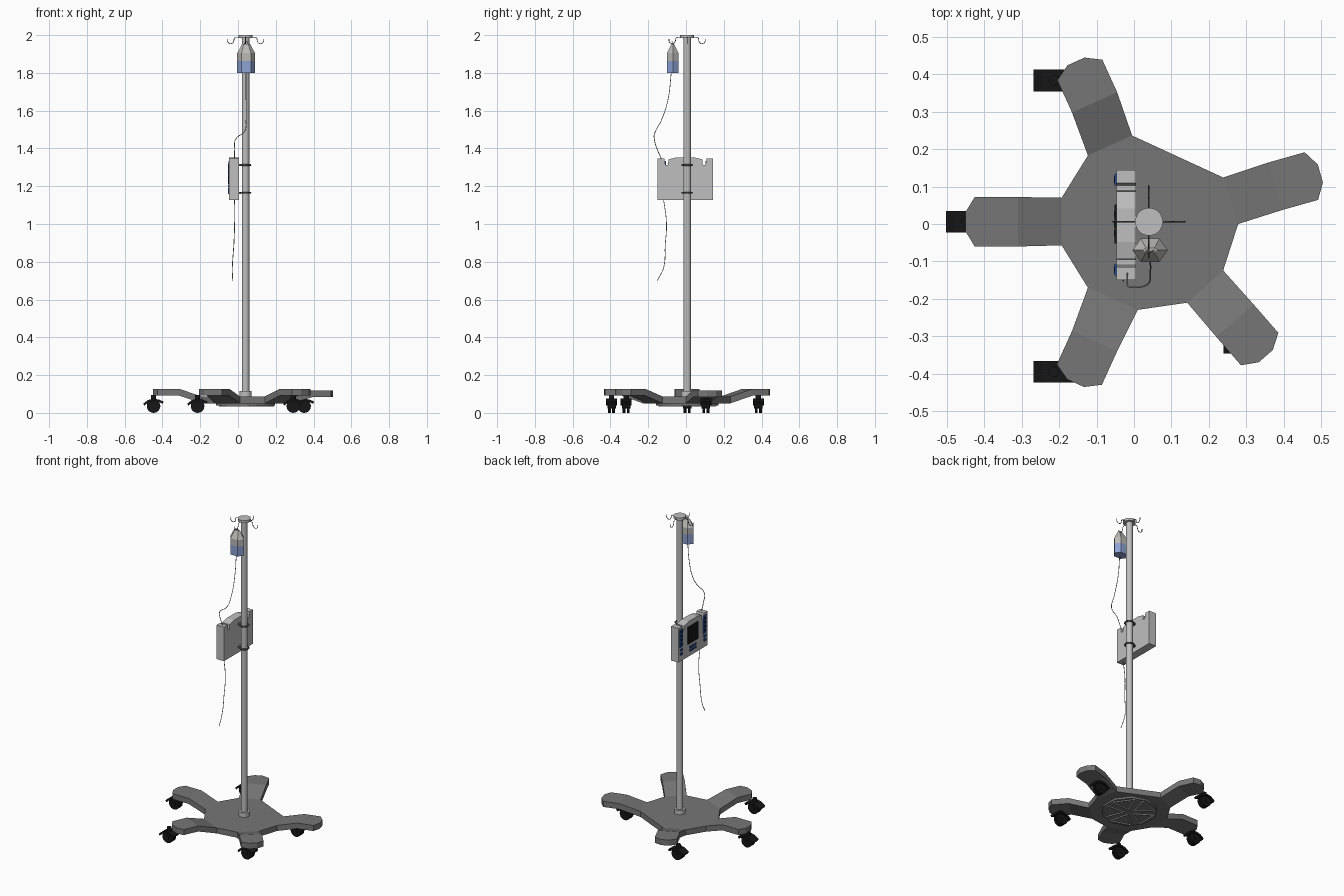
import bpy, bmesh, math
from mathutils import Vector, Matrix

cube = bpy.data.objects.get("Cube")
if cube:
    bpy.data.objects.remove(cube, do_unlink=True)


def material(name, r, g, b):
    m = bpy.data.materials.new(name)
    m.use_nodes = True
    m.diffuse_color = (r, g, b, 1)
    m.node_tree.nodes["Principled BSDF"].inputs["Base Color"].default_value = (r, g, b, 1)
    return m


LIGHT = material("light_grey", 0.52, 0.52, 0.52)
BASE = material("base_grey", 0.18, 0.18, 0.18)
BLACK = material("black", 0.008, 0.008, 0.008)
STEEL = material("dark_steel", 0.12, 0.12, 0.12)
BAG = material("bag_grey", 0.5, 0.49, 0.47)
FLUID = material("fluid_blue", 0.27, 0.36, 0.66)
NAVY = material("navy_blue", 0.02, 0.08, 0.36)

CX, CY = 0.04, 0.006          # pole axis


def finish(name, bm, *mats, smooth=False):
    bmesh.ops.recalc_face_normals(bm, faces=bm.faces)
    me = bpy.data.meshes.new(name)
    bm.to_mesh(me)
    bm.free()
    for m in mats:
        me.materials.append(m)
    ob = bpy.data.objects.new(name, me)
    bpy.context.collection.objects.link(ob)
    if smooth:
        bpy.ops.object.select_all(action='DESELECT')
        ob.select_set(True)
        bpy.context.view_layer.objects.active = ob
        bpy.ops.object.shade_smooth_by_angle(angle=math.radians(40))
    return ob


def cylinder(name, mat, centre, radius, length, axis='Z', sides=32):
    bm = bmesh.new()
    rot = Matrix.Rotation(math.pi / 2, 4, 'X') if axis == 'Y' else Matrix()
    bmesh.ops.create_cone(bm, cap_ends=True, segments=sides, radius1=radius, radius2=radius,
                          depth=length, matrix=Matrix.Translation(centre) @ rot)
    return finish(name, bm, mat, smooth=True)


def box(name, mat, centre, size, turn=0):
    bm = bmesh.new()
    bmesh.ops.create_cube(bm, size=1, matrix=Matrix.Translation(centre)
                          @ Matrix.Rotation(turn, 4, 'Z') @ Matrix.Diagonal((*size, 1)))
    return finish(name, bm, mat)


def prism(name, mat, points, offset):
    """Extrude a closed 3D outline along an offset."""
    bm = bmesh.new()
    face = bm.faces.new([bm.verts.new(p) for p in points])
    out = bmesh.ops.extrude_face_region(bm, geom=[face])
    bmesh.ops.translate(bm, vec=offset, verts=[v for v in out["geom"] if isinstance(v, bmesh.types.BMVert)])
    return finish(name, bm, mat)


def wire(name, mat, points, radius, cyclic=False):
    cu = bpy.data.curves.new(name, 'CURVE')
    cu.dimensions = '3D'
    cu.bevel_depth = radius
    cu.bevel_resolution = 1
    cu.resolution_u = 5
    cu.use_fill_caps = True
    sp = cu.splines.new('BEZIER')
    sp.bezier_points.add(len(points) - 1)
    for bp, p in zip(sp.bezier_points, points):
        bp.co = p
        bp.handle_left_type = bp.handle_right_type = 'AUTO'
    sp.use_cyclic_u = cyclic
    cu.materials.append(mat)
    ob = bpy.data.objects.new(name, cu)
    bpy.context.collection.objects.link(ob)
    return ob


# Five-legged base: hub polygon, then each leg rises in steps to a rounded tip
LEGS = [  # two root corners, direction, length, tip height
    ((-0.193, 0.07), (-0.193, -0.057), 180, 0.49, 0.127),
    ((-0.123, -0.17), (0.01, -0.229), -114.5, 0.473, 0.127),
    ((0.142, -0.21), (0.238, -0.124), -49, 0.475, 0.127),
    ((0.278, 0), (0.238, 0.124), 15.7, 0.475, 0.119),
    ((-0.005, 0.236), (-0.123, 0.183), 114.5, 0.47, 0.127),
]
HUB_Z, THICK = 0.087, 0.036
bm = bmesh.new()
hub = []
for a, b, deg, length, top in LEGS:
    d = Vector((math.cos(math.radians(deg)), math.sin(math.radians(deg)), 0))
    side = Vector((-d.y, d.x, 0))
    mid = Vector((CX, CY, 0))
    row = [bm.verts.new((*a, HUB_Z)), bm.verts.new((*b, HUB_Z))]
    hub += row
    for along in (0.35, length - 0.025):
        p = mid + d * along + Vector((0, 0, top))
        new = [bm.verts.new(p - side * 0.066), bm.verts.new(p + side * 0.066)]
        bm.faces.new((row[0], new[0], new[1], row[1]))
        row = new
    p = mid + d * length + Vector((0, 0, top))
    tip = [bm.verts.new(p + side * s + d * e) for s, e in ((-0.025, 0), (0.025, 0))]
    bm.faces.new((row[0], tip[0], tip[1], row[1]))
bm.faces.new(hub)
out = bmesh.ops.extrude_face_region(bm, geom=bm.faces[:])
bmesh.ops.translate(bm, vec=(0, 0, -THICK), verts=[v for v in out["geom"] if isinstance(v, bmesh.types.BMVert)])
finish("base", bm, BASE)

# Underside plate with five ribbed wedges
cylinder("under_plate", BASE, (CX, CY, 0.046), 0.165, 0.014, sides=10)
for i in range(5):
    ang = math.radians(36 + 72 * i)
    corners = [Vector((CX + r * math.cos(ang + t), CY + r * math.sin(ang + t), 0.037))
               for r, t in ((0.03, 0), (0.15, -0.45), (0.15, 0.45))]
    for j in range(3):
        p, q = corners[j], corners[(j + 1) % 3]
        box("under_rib", LIGHT, (p + q) / 2, ((q - p).length, 0.009, 0.006), math.atan2(q.y - p.y, q.x - p.x))

# Casters: twin wheels under an arched hood with a stem
ARCH = [(-0.054, 0.05), (-0.03, 0.068), (0, 0.076), (0.03, 0.07), (0.053, 0.06)]
for x, y in ((-0.447, CY), (-0.214, 0.383), (-0.214, -0.394), (0.35, 0.105), (0.293, -0.317)):
    for s in (-1, 1):
        cylinder("caster_wheel", BLACK, (x, y + s * 0.011, 0.036), 0.036, 0.015, 'Y', 20)
    cylinder("caster_axle", BLACK, (x, y, 0.036), 0.012, 0.045, 'Y', 12)
    outline = [(x + u, y - 0.029, z) for u, z in ARCH]
    outline += [(x + u * 0.9, y - 0.029, z - 0.012) for u, z in reversed(ARCH)]
    prism("caster_hood", BLACK, outline, (0, 0.058, 0))
    cylinder("caster_stem", BLACK, (x, y, 0.084), 0.014, 0.024, sides=12)

# Pole, collar and top cap
cylinder("pole", LIGHT, (CX, CY, 1.03), 0.02, 1.92)
cylinder("pole_collar", LIGHT, (CX, CY, 0.1), 0.032, 0.03)
cylinder("top_cap", LIGHT, (CX, CY, 1.992), 0.037, 0.016)

# Four hooks around the cap
HOOK = [(0.02, 1.985), (0.058, 1.985), (0.062, 1.97), (0.07, 1.957), (0.085, 1.956), (0.095, 1.965), (0.096, 1.98)]
for i in range(4):
    c, s = math.cos(i * math.pi / 2), math.sin(i * math.pi / 2)
    wire("hook", STEEL, [(CX + r * c, CY + r * s, z) for r, z in HOOK], 0.002)

# Fluid bag: stacked six-sided rings, lower part filled
BX, BY = 0.043, -0.07
bm = bmesh.new()
rings = []
for z, w, d in ((1.8, 1, 1), (1.863, 1, 1), (1.905, 1, 1), (1.953, 0.45, 0.2)):
    rings.append([bm.verts.new((BX + u * w, BY + v * d, z)) for u, v in
                  ((0.047, 0), (0.025, 0.031), (-0.025, 0.031), (-0.047, 0), (-0.025, -0.031), (0.025, -0.031))])
bm.faces.new(rings[0])
bm.faces.new(rings[-1])
for lo, hi in zip(rings, rings[1:]):
    for k in range(6):
        bm.faces.new((lo[k], lo[k - 1], hi[k - 1], hi[k]))
for f in bm.faces:
    f.material_index = 1 if f.calc_center_median().z < 1.86 else 0
finish("fluid_bag", bm, BAG, FLUID)
wire("bag_loop", BAG, [(BX - 0.012, BY, 1.95), (BX, BY - 0.004, 1.966), (BX + 0.012, BY, 1.95)], 0.002)

# Tubing above and below the pump
wire("upper_tube", BAG, [(BX, -0.078, 1.8), (BX, -0.095, 1.66), (BX, -0.13, 1.55), (0.035, -0.162, 1.49),
                         (-0.012, -0.168, 1.45), (-0.018, -0.15, 1.39), (-0.018, -0.128, 1.34)], 0.002)
wire("lower_tube", BAG, [(-0.018, -0.12, 1.14), (-0.018, -0.103, 1.0), (-0.022, -0.11, 0.89),
                         (-0.03, -0.118, 0.77), (-0.028, -0.152, 0.7)], 0.002)

# Pump housing: notched, arched outline
half = [(0.147, 1.128), (0.147, 1.348), (0.112, 1.348), (0.106, 1.312), (0.092, 1.312), (0.09, 1.342), (0.045, 1.353)]
outline = half + [(-y, z) for y, z in reversed(half)]
prism("pump_housing", LIGHT, [(-0.047, y - 0.003, z) for y, z in outline], (0.052, 0, 0))

# Pump face: screen, keys and side strips as thin plates
FACE = -0.049
box("screen", BLACK, (FACE, 0, 1.265), (0.006, 0.105, 0.11))
for y in (-0.025, 0, 0.025):
    for z in (1.165, 1.185):
        box("key", NAVY, (FACE, y, z), (0.008, 0.016, 0.012))
for y in (-0.122, 0.118):
    box("side_strip", NAVY, (FACE, y, 1.275), (0.005, 0.03, 0.115))
    for k in range(4):
        box("strip_key", BLACK, (FACE - 0.002, y, 1.237 + k * 0.026), (0.006, 0.016, 0.01))
    for k in range(2):
        box("lower_key", NAVY, (FACE, y, 1.175 + k * 0.025), (0.008, 0.02, 0.013))

# Clamp rings holding the pump to the pole
for z in (1.165, 1.312):
    ring = [(CX + 0.026 * math.cos(a), CY + 0.026 * math.sin(a), z) for a in (i * math.pi / 4 for i in range(8))]
    wire("clamp_ring", STEEL, ring, 0.005, cyclic=True)
    box("clamp_bracket", STEEL, (0.009, CY, z), (0.016, 0.03, 0.01))
